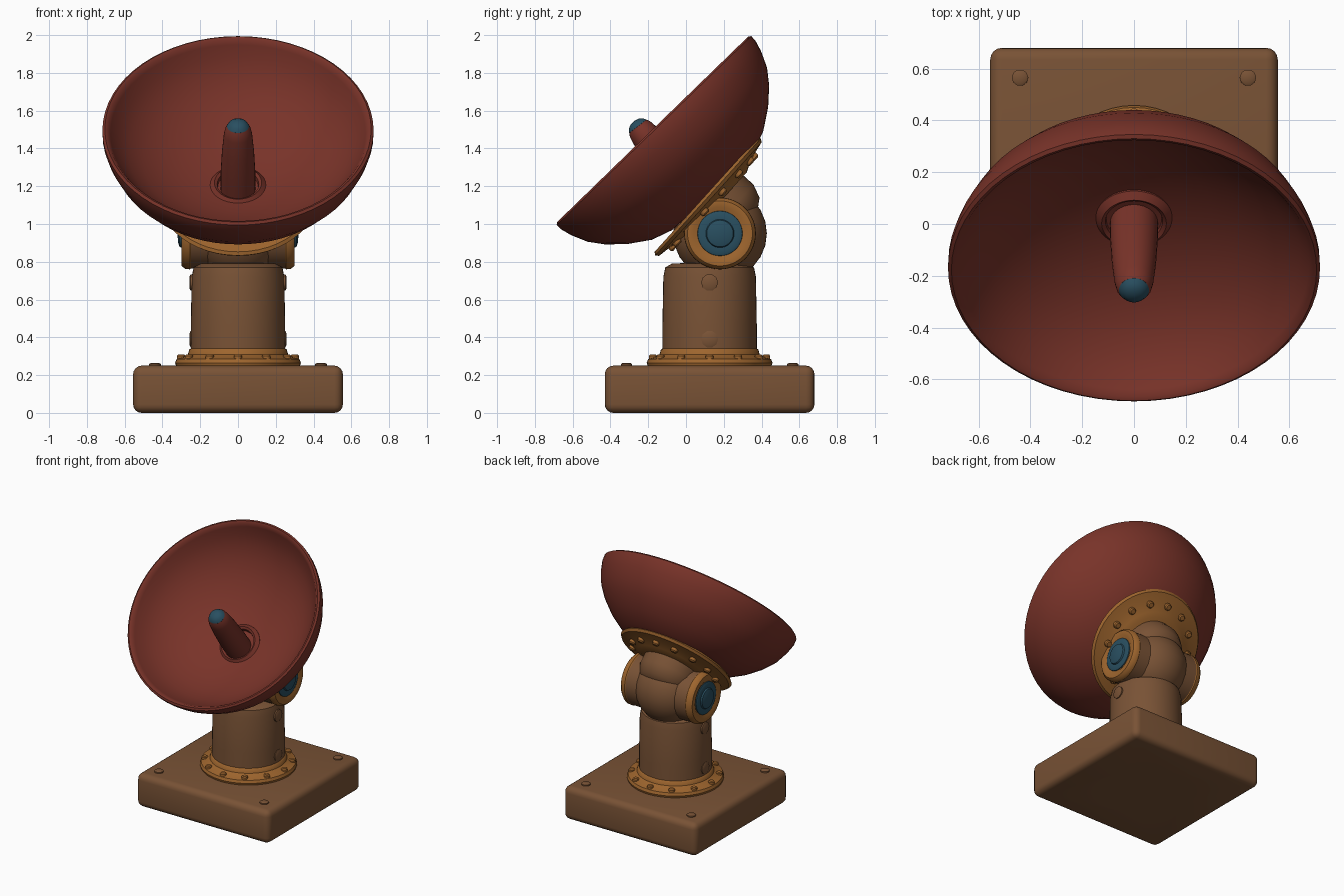
import bpy, bmesh, math
from mathutils import Vector, Matrix

if "Cube" in bpy.data.objects:
    bpy.data.objects.remove(bpy.data.objects["Cube"])


def material(name, rgb):
    m = bpy.data.materials.new(name)
    m.use_nodes = True
    color = (*rgb, 1)
    m.diffuse_color = color
    bsdf = next(n for n in m.node_tree.nodes if n.type == 'BSDF_PRINCIPLED')
    bsdf.inputs["Base Color"].default_value = color
    return m


RED = material("dark red", (0.19, 0.033, 0.022))
BROWN = material("brown", (0.19, 0.085, 0.036))
ORANGE = material("ochre", (0.34, 0.13, 0.027))
TEAL = material("dark teal", (0.022, 0.078, 0.118))


def finish(bm, name, mat):
    bmesh.ops.recalc_face_normals(bm, faces=bm.faces[:])
    mesh = bpy.data.meshes.new(name)
    bm.to_mesh(mesh)
    bm.free()
    mesh.materials.append(mat)
    obj = bpy.data.objects.new(name, mesh)
    bpy.context.collection.objects.link(obj)
    return obj


def smooth(obj):
    bpy.ops.object.select_all(action='DESELECT')
    obj.select_set(True)
    bpy.context.view_layer.objects.active = obj
    bpy.ops.object.shade_smooth_by_angle(angle=math.radians(38))


def lathe(name, profile, mat, origin, axis=(0, 0, 1), steps=48, ring=False):
    """Revolve (radius, height) points about an axis through origin."""
    bm = bmesh.new()
    verts = [bm.verts.new((r, 0, h)) for r, h in profile]
    pairs = list(zip(verts, verts[1:]))
    if ring:
        pairs.append((verts[-1], verts[0]))
    edges = [bm.edges.new(p) for p in pairs]
    bmesh.ops.spin(bm, geom=verts + edges, cent=(0, 0, 0), axis=(0, 0, 1),
                   angle=2 * math.pi, steps=steps)
    bmesh.ops.remove_doubles(bm, verts=bm.verts[:], dist=1e-5)
    turn = Vector(axis).to_track_quat('Z', 'Y').to_matrix().to_4x4()
    bm.transform(Matrix.Translation(origin) @ turn)
    obj = finish(bm, name, mat)
    smooth(obj)
    return obj


def bolt(name, mat, origin, axis, r, h):
    lathe(name, [(0, -h), (r, -h), (r, h * 0.6), (r * 0.7, h), (0, h)],
          mat, origin, axis, steps=10)


CENTER_Y = 0.125
FOOT = (0, CENTER_Y, 0)

# Base block with rounded edges and a round recess underneath
bm = bmesh.new()
bmesh.ops.create_cube(bm, size=1, matrix=Matrix.Translation((0, CENTER_Y, 0.125))
                      @ Matrix.Diagonal((1.11, 1.11, 0.25, 1)))
bmesh.ops.bevel(bm, geom=bm.edges[:], offset=0.045, segments=4, profile=0.5,
                affect='EDGES')
base = finish(bm, "base_block", BROWN)
cutter = lathe("recess_cutter", [(0, -0.02), (0.31, -0.02), (0.3, 0.03),
                                 (0.2, 0.09), (0, 0.09)], BROWN, FOOT)
cutter.hide_render = True
cut = base.modifiers.new("recess", 'BOOLEAN')
cut.operation = 'DIFFERENCE'
cut.object = cutter
bpy.context.view_layer.objects.active = base
bpy.ops.object.modifier_apply(modifier=cut.name)
bpy.data.objects.remove(cutter)
smooth(base)
lathe("recess_boss", [(0.16, 0.1), (0.14, 0.04), (0.11, 0.03), (0.08, 0.1)],
      BROWN, FOOT, ring=True)

# Corner bolts of the base
for sx in (-1, 1):
    for sy in (-1, 1):
        bolt("base_bolt", BROWN, (sx * 0.44, CENTER_Y + sy * 0.44, 0.25),
             (0, 0, 1), 0.032, 0.014)

# Column and its bolted foot flange
lathe("column", [(0, 0.2), (0.25, 0.2), (0.25, 0.45), (0.245, 0.72),
                 (0.235, 0.77), (0.2, 0.79), (0, 0.8)], BROWN, FOOT)
lathe("column_flange", [(0, 0.24), (0.325, 0.24), (0.333, 0.265),
                        (0.325, 0.285), (0.29, 0.295), (0.265, 0.31),
                        (0.258, 0.335), (0.245, 0.345), (0, 0.345)], ORANGE, FOOT)
for i in range(12):
    a = math.tau * i / 12
    bolt("column_flange_bolt", ORANGE,
         (0.3 * math.cos(a), CENTER_Y + 0.3 * math.sin(a), 0.292),
         (0, 0, 1), 0.022, 0.017)

# Raised studs on the column sides
for sx in (-1, 1):
    for z in (0.39, 0.69):
        bolt("column_stud", BROWN, (sx * 0.243, CENTER_Y, z), (sx, 0, 0), 0.045, 0.014)

# Elbow joint: round knuckle with a capped pivot on each side
PIVOT = (0, 0.18, 0.95)
arc = [math.pi * (i / 12 - 0.5) for i in range(13)]
lathe("knuckle", [(max(0, 0.248 * math.cos(a)), 0.248 * math.sin(a)) for a in arc],
      BROWN, PIVOT)
for sx in (-1, 1):
    side = (sx, 0, 0)
    lathe("pivot_barrel", [(0, 0), (0.19, 0), (0.186, 0.26), (0.17, 0.275), (0, 0.275)],
          BROWN, PIVOT, side)
    lathe("pivot_ring", [(0, 0.24), (0.18, 0.24), (0.19, 0.255), (0.188, 0.28),
                         (0.172, 0.298), (0.14, 0.3), (0.12, 0.288), (0, 0.288)],
          ORANGE, PIVOT, side)
    lathe("pivot_cap", [(0, 0.28), (0.12, 0.28), (0.118, 0.294), (0.105, 0.3),
                        (0.075, 0.3), (0.07, 0.31), (0.045, 0.318), (0, 0.32)],
          TEAL, PIVOT, side)

# Neck and mounting plate behind the dish
MOUNT, MOUNT_AXIS = Vector((0, 0.12, 1.14)), Vector((0, -0.742, 0.67))
lathe("neck", [(0, -0.26), (0.12, -0.24), (0.18, -0.2), (0.21, -0.13),
               (0.21, 0), (0, 0)], BROWN, MOUNT, MOUNT_AXIS)
lathe("mounting_plate", [(0, 0.02), (0.405, 0.02), (0.418, 0.005), (0.405, -0.012),
                         (0.33, -0.025), (0.27, -0.045), (0.235, -0.06), (0, -0.06)],
      ORANGE, MOUNT, MOUNT_AXIS)
across = MOUNT_AXIS.cross(Vector((1, 0, 0)))
for i in range(14):
    a = math.tau * (i + 0.5) / 14
    spot = MOUNT + 0.32 * (Vector((math.cos(a), 0, 0)) + across * math.sin(a))
    bolt("mounting_bolt", ORANGE, spot - MOUNT_AXIS * 0.03, -MOUNT_AXIS, 0.025, 0.02)

# Dish bowl with a rounded rim
DISH, DISH_AXIS = (0, -0.175, 1.5), (0, -0.696, 0.717)
lathe("dish", [(0, -0.36), (0.1, -0.356), (0.2, -0.342), (0.3, -0.318), (0.4, -0.28),
               (0.5, -0.225), (0.58, -0.16), (0.64, -0.09), (0.675, -0.03),
               (0.69, -0.005), (0.705, 0.002), (0.718, -0.008), (0.717, -0.04),
               (0.7, -0.1), (0.662, -0.185), (0.605, -0.26), (0.52, -0.34),
               (0.41, -0.415), (0.3, -0.452), (0.15, -0.465), (0, -0.468)],
      RED, DISH, DISH_AXIS, steps=64)

# Feed horn: flared collar, tapered stalk and coloured tip
lathe("feed_collar", [(0.155, -0.03), (0.15, 0.015), (0.125, 0.04), (0.11, 0.03),
                      (0.1, -0.03)], RED, (0, 0.03, 1.19), DISH_AXIS, ring=True)
FEED, FEED_AXIS = (0, 0.03, 1.15), (0, -0.613, 0.79)
lathe("feed_stalk", [(0, 0), (0.092, 0), (0.092, 0.15), (0.085, 0.3), (0.075, 0.41),
                     (0.068, 0.445), (0.057, 0.466), (0, 0.466)],
      RED, FEED, FEED_AXIS, steps=32)
lathe("feed_tip", [(0, 0.45), (0.055, 0.45), (0.058, 0.465), (0.047, 0.482),
                   (0.028, 0.494), (0, 0.499)], TEAL, FEED, FEED_AXIS, steps=32)
